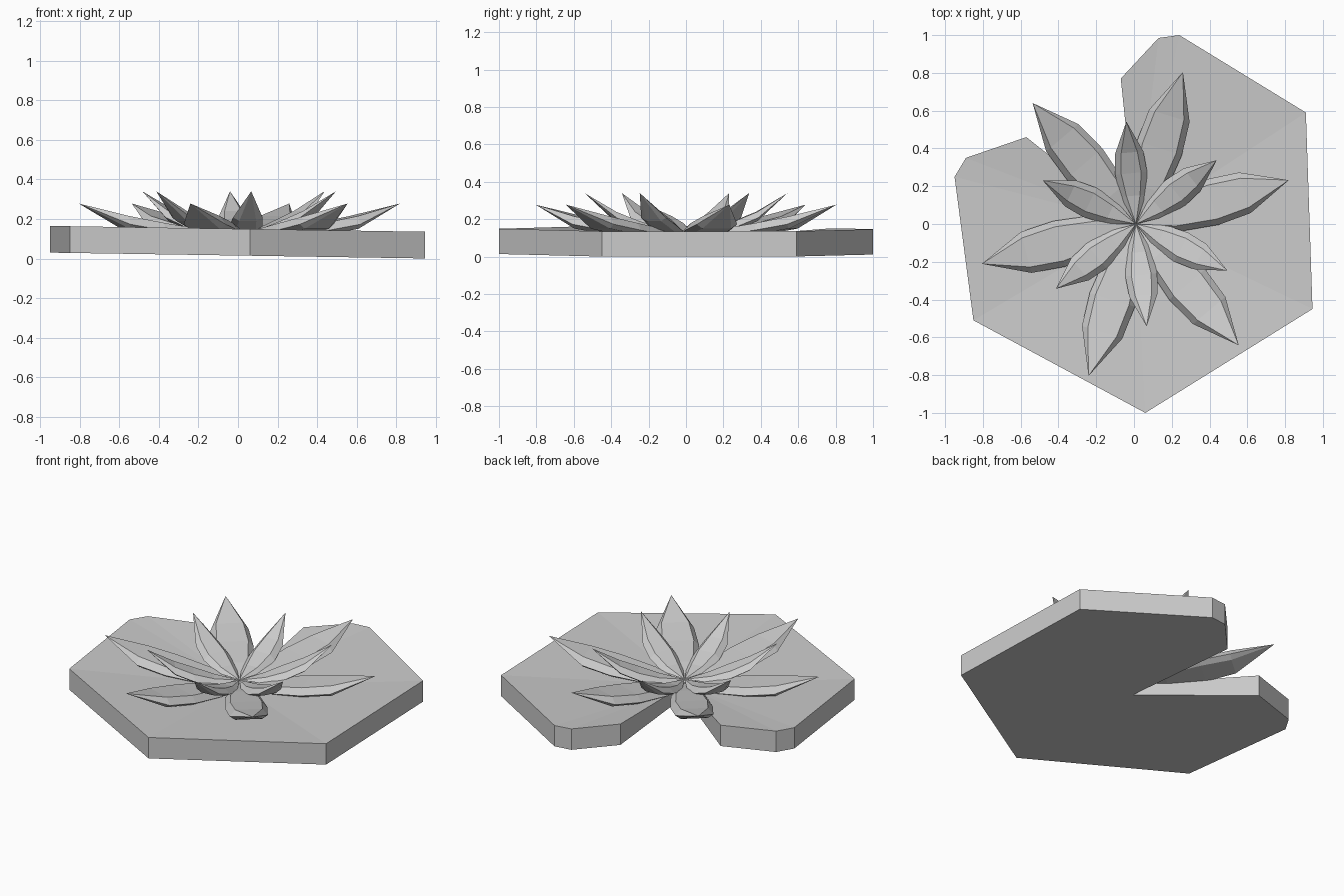
import bpy, bmesh, math

if "Cube" in bpy.data.objects:
    bpy.data.objects.remove(bpy.data.objects["Cube"])

CX = 0.01  # flower and notch centre


def finish(bm, name):
    bmesh.ops.recalc_face_normals(bm, faces=bm.faces)
    me = bpy.data.meshes.new(name)
    bm.to_mesh(me)
    bm.free()
    ob = bpy.data.objects.new(name, me)
    bpy.context.collection.objects.link(ob)
    return ob


# Lily pad: notched outline, slightly tilted, with a shallow dished top
outline = [(-0.07, 0.77), (0.13, 0.985), (0.24, 1.0), (0.91, 0.59), (0.945, -0.45),
           (0.06, -1.0), (-0.85, -0.51), (-0.95, 0.25), (-0.89, 0.35), (-0.57, 0.46)]


def tilt(x):
    return 0.015 - 0.0155 * x


bm = bmesh.new()
low = [bm.verts.new((x, y, tilt(x))) for x, y in outline]
top = [bm.verts.new((x, y, tilt(x) + 0.135)) for x, y in outline]
c_low = bm.verts.new((CX, 0, tilt(CX)))
c_top = bm.verts.new((CX, 0, 0.09))
for i in range(len(outline) - 1):
    bm.faces.new((low[i], low[i + 1], top[i + 1], top[i]))
    bm.faces.new((top[i], top[i + 1], c_top))
    bm.faces.new((low[i + 1], low[i], c_low))
for i in (0, -1):  # notch walls
    bm.faces.new((low[i], top[i], c_top, c_low))
finish(bm, "lily_pad")


# Petals: stations of (radius, half width, bottom height, thickness)
def petal(name, angle, base, stations, tip):
    a = math.radians(angle)
    ca, sa = math.cos(a), math.sin(a)
    bm = bmesh.new()

    def vert(r, s, z):
        return bm.verts.new((CX + r * ca - s * sa, r * sa + s * ca, z))

    rings = []
    for r, w, z, t in stations:
        wt = w - 0.032
        rings.append([vert(r, -wt, z), vert(r, -w, z + t * 0.35), vert(r, -wt, z + t),
                      vert(r, wt, z + t), vert(r, w, z + t * 0.35), vert(r, wt, z)])
    start, end = vert(*base), vert(*tip)
    n = 6
    for i in range(n):
        j = (i + 1) % n
        bm.faces.new((start, rings[0][j], rings[0][i]))
        bm.faces.new((end, rings[-1][i], rings[-1][j]))
        for p, q in zip(rings, rings[1:]):
            bm.faces.new((p[i], p[j], q[j], q[i]))
    finish(bm, name)


outer = [(0.2, 0.10, 0.095, 0.05), (0.42, 0.125, 0.12, 0.06), (0.6, 0.112, 0.15, 0.065)]
inner = [(0.15, 0.068, 0.115, 0.04), (0.27, 0.085, 0.145, 0.05), (0.38, 0.075, 0.19, 0.05)]

for k, ang in enumerate((16, 72.8, 130.5, 194.5, 252.7, 310.3)):
    petal(f"outer_petal_{k + 1}", ang, (0, 0, 0.1), outer, (0.842, 0, 0.278))
for k, ang in enumerate((38.3, 95.3, 154.9, 219, 276, 333)):
    petal(f"inner_petal_{k + 1}", ang, (0, 0, 0.125), inner, (0.545, 0, 0.34))
